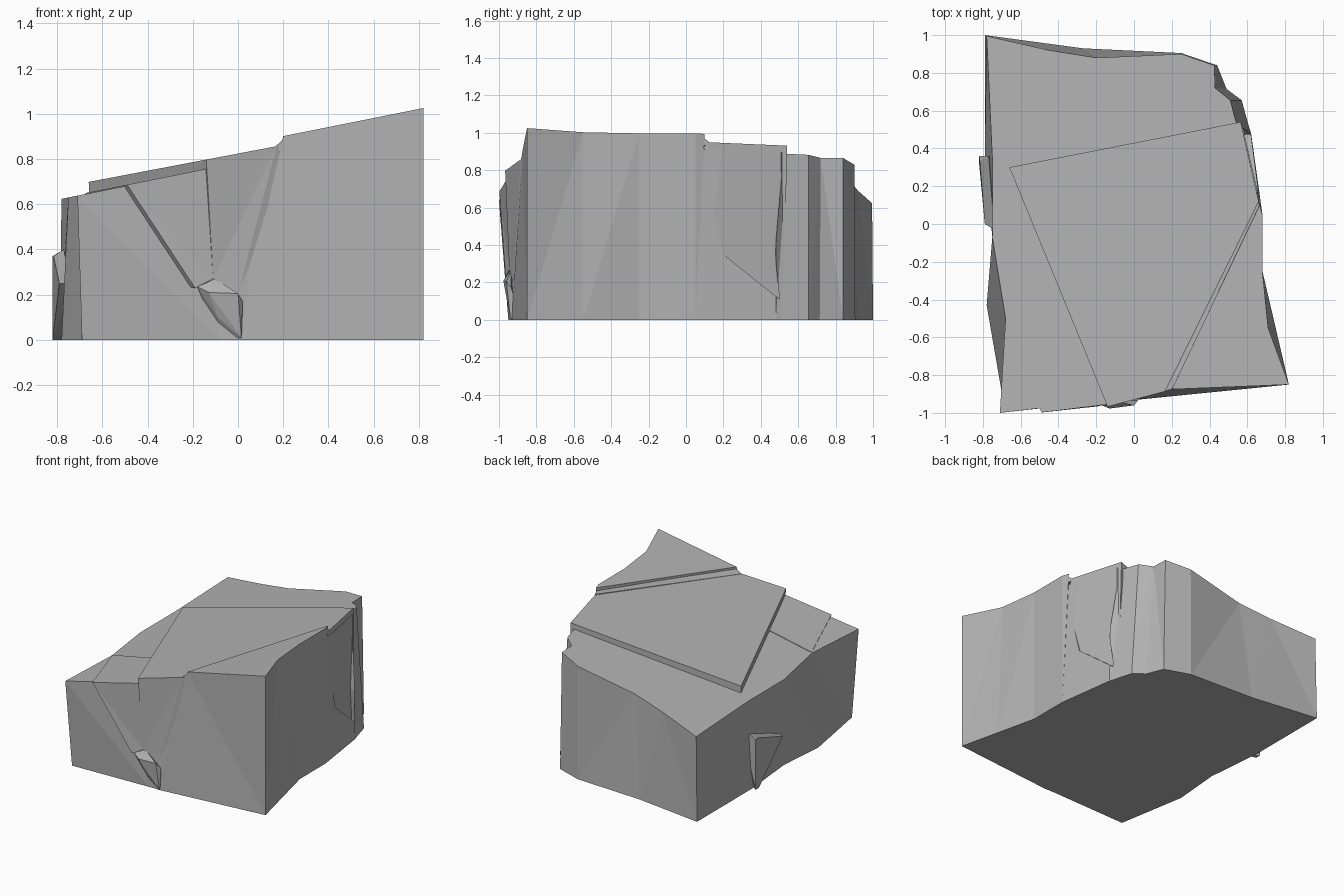
import bpy, bmesh

cube = bpy.data.objects.get("Cube")
if cube:
    bpy.data.objects.remove(cube, do_unlink=True)

stone = bpy.data.materials.new("stone_grey")
stone.use_nodes = True
grey = (0.45, 0.45, 0.45, 1)
stone.diffuse_color = grey
shader = stone.node_tree.nodes["Principled BSDF"]
shader.inputs["Base Color"].default_value = grey
shader.inputs["Roughness"].default_value = 0.9


def finish(name, bm):
    bmesh.ops.recalc_face_normals(bm, faces=bm.faces)
    mesh = bpy.data.meshes.new(name)
    bm.to_mesh(mesh)
    bm.free()
    mesh.materials.append(stone)
    obj = bpy.data.objects.new(name, mesh)
    bpy.context.collection.objects.link(obj)
    return obj


def loft(name, low, high):
    """Closed solid between two matching rings of points."""
    bm = bmesh.new()
    a = [bm.verts.new(p) for p in low]
    b = [bm.verts.new(p) for p in high]
    n = len(a)
    bm.faces.new(a)
    bm.faces.new(b)
    for i in range(n):
        j = (i + 1) % n
        bm.faces.new((a[i], a[j], b[j], b[i]))
    bmesh.ops.remove_doubles(bm, verts=bm.verts, dist=0.0005)
    bmesh.ops.triangulate(bm, faces=[f for f in bm.faces if len(f.verts) == 4])
    return finish(name, bm)


def on_plane(points, height, slope=0.2):
    return [(x, y, height + slope * x) for x, y in points]


def flat(points, z=0):
    return [(x, y, z) for x, y in points]


# Main block: (ground point, upper point) pairs running round the outline
outline = [
    ((-.69, -.95), (-.71, -1)), ((-.08, -.93), (-.15, -.935)),
    ((.02, -.93), (.1, -.88)), ((.82, -.85), (.81, -.84)),
    ((.75, -.55), (.70, -.55)), ((.68, -.25), (.67, -.25)),
    ((.68, .05), (.67, .05)), ((.62, .48), (.61, .48)),
    ((.61, .51), (.54, .54)), ((.57, .655), (.51, .655)),
    ((.49, .715), (.43, .72)), ((.44, .84), (.425, .84)),
    ((.25, .905), (.25, .9)), ((-.27, .93), (-.2, .88)),
    ((-.27, .93), (-.45, .92)), ((-.79, 1), (-.78, .995)),
    ((-.79, .36), (-.75, .35)), ((-.75, -.07), (-.75, -.07)),
    ((-.78, -.43), (-.68, -.5)),
]
block = loft("main_block", flat([p for p, q in outline]),
             on_plane([q for p, q in outline], .78))

# Shallow recess in the right-hand side
side = [(.04, .99), (.2, .35), (.5, .11), (.475, .36), (.54, 1.1)]
cutter = loft("recess_cutter",
              [(.685 - (y - .04) * .23, y, z) for y, z in side],
              [(.95, y, z) for y, z in side])
cutter.hide_render = True
cutter.hide_viewport = True
cutter.display_type = 'WIRE'
cut = block.modifiers.new("side_recess", 'BOOLEAN')
cut.operation = 'DIFFERENCE'
cut.solver = 'EXACT'
cut.object = cutter

# Raised middle layer, its front tapering down to the chip
loft("middle_layer",
     [(-.655, .3, .4), (-.11, -.945, .27), (0, -.925, .2), (.3, -.8, .3),
      (.655, .1, .4), (.57, .53, .4)],
     on_plane([(-.66, .3), (-.14, -.967), (.17, -.885), (.3, -.8),
               (.66, .12), (.565, .54)], .824, .19))

# Highest layer over the front right corner
upper = [(.2, -.875), (.82, -.85), (.71, -.55), (.68, -.25), (.68, .05), (.665, .1)]
lower = [(0, -.932), (.82, -.85), (.75, -.55), (.68, -.25), (.68, .05), (.64, .05)]
loft("upper_layer", flat(lower), on_plane(upper, .861))
ridge = [(.165, -.883), (.22, -.872), (.668, .06), (.66, .12)]
loft("upper_layer_bevel", on_plane(ridge, .80),
     [(x, y, .861 + .2 * x - (.038 if i in (0, 3) else .001))
      for i, (x, y) in enumerate(ridge)])

# Overlapping sheet on the front left
loft("front_sheet",
     [(-.62, -.5, .3), (-.19, -.965, .23), (-.11, -.945, .27), (-.3, -.5, .3)],
     on_plane([(-.675, -.5), (-.49, -.998), (-.14, -.955), (-.3, -.5)], .784))


def hull(name, points):
    bm = bmesh.new()
    for p in points:
        bm.verts.new(p)
    bmesh.ops.convex_hull(bm, input=bm.verts)
    bmesh.ops.delete(bm, geom=[v for v in bm.verts if not v.link_faces], context='VERTS')
    return finish(name, bm)


# Chip at the foot of the front
hull("front_chip", [
    (-.18, -.955, .235), (-.1, -.935, .27), (-.13, -.977, .21), (0, -.96, .205),
    (.02, -.935, .17), (-.09, -.945, .1), (.015, -.94, .01), (-.08, -.88, 0),
    (.02, -.88, 0)])

# Wedge bulging from the left-hand side
hull("side_wedge", [
    (-.82, .36, .37), (-.77, .36, .4), (-.815, .33, .37), (-.79, 0, .25),
    (-.74, -.03, .25), (-.82, .36, 0), (-.82, .32, 0), (-.74, .3, 0), (-.74, .36, .3)])
